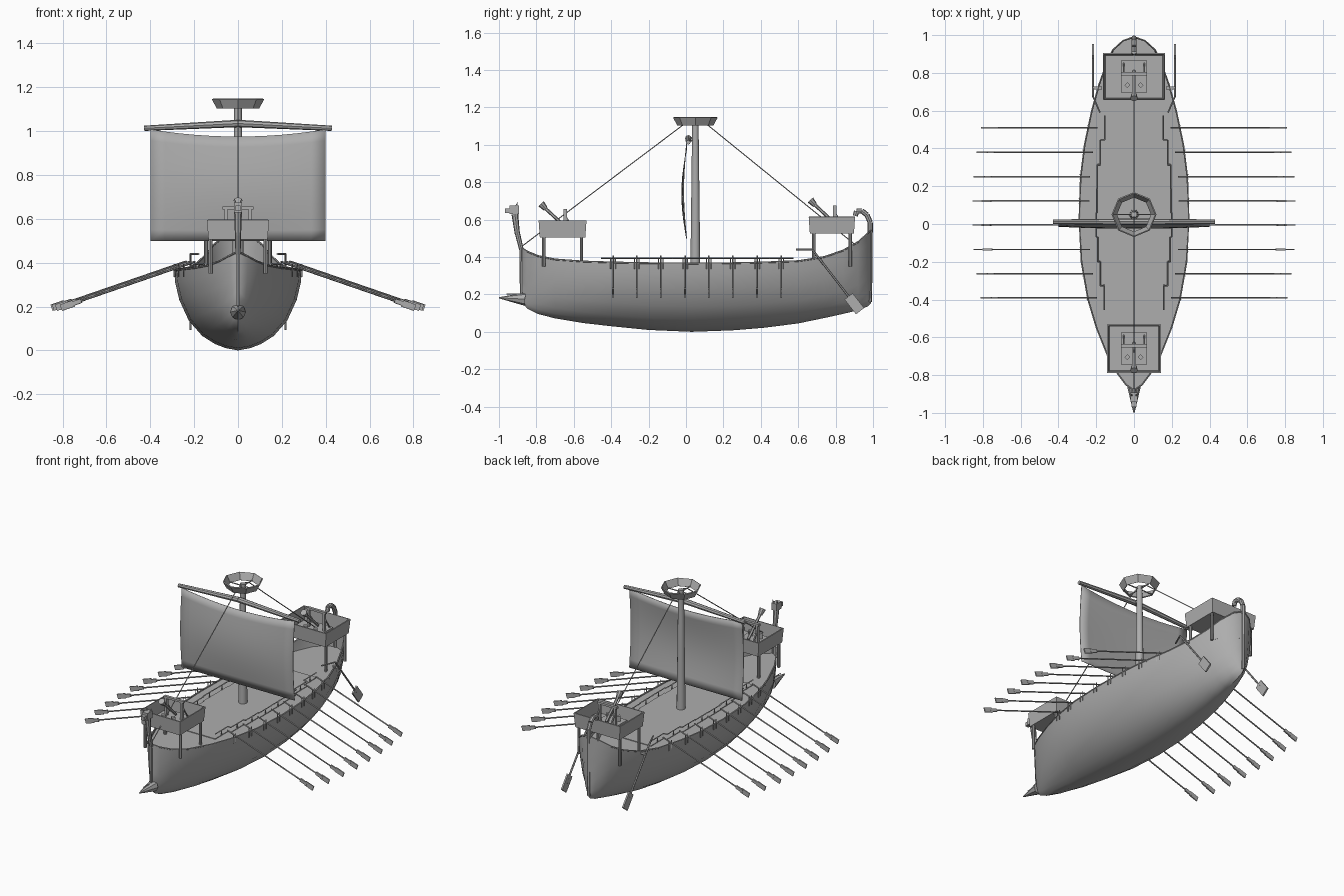
import bpy, bmesh, math
from mathutils import Vector, Matrix

if "Cube" in bpy.data.objects:
    bpy.data.objects.remove(bpy.data.objects["Cube"])

grey = bpy.data.materials.new("weathered_grey")
grey.diffuse_color = (0.42, 0.42, 0.42, 1)
grey.use_nodes = True
grey.node_tree.nodes["Principled BSDF"].inputs["Base Color"].default_value = grey.diffuse_color


def finish(name, bm, smooth=False, thick=0, offset=-1):
    me = bpy.data.meshes.new(name)
    bmesh.ops.recalc_face_normals(bm, faces=bm.faces)
    bm.to_mesh(me)
    bm.free()
    me.materials.append(grey)
    ob = bpy.data.objects.new(name, me)
    bpy.context.collection.objects.link(ob)
    if thick:
        mod = ob.modifiers.new("thickness", 'SOLIDIFY')
        mod.thickness, mod.offset = thick, offset
    if smooth:
        bpy.ops.object.select_all(action='DESELECT')
        ob.select_set(True)
        bpy.context.view_layer.objects.active = ob
        bpy.ops.object.shade_smooth_by_angle(angle=math.radians(40))
    return ob


def add_rod(bm, a, b, r1, r2=None, sides=6):
    a, b = Vector(a), Vector(b)
    d = b - a
    m = Matrix.Translation((a + b) / 2) @ d.to_track_quat('Z', 'Y').to_matrix().to_4x4()
    bmesh.ops.create_cone(bm, cap_ends=True, segments=sides, radius1=r1,
                          radius2=r1 if r2 is None else r2, depth=d.length, matrix=m)


def add_box(bm, c, size, rot=None):
    m = Matrix.Translation(c) @ (rot or Matrix()) @ Matrix.Diagonal((*size, 1))
    bmesh.ops.create_cube(bm, size=1, matrix=m)


def rods(name, paths, r, r2=None, sides=6, smooth=False):
    bm = bmesh.new()
    for path in paths:
        for a, b in zip(path, path[1:]):
            add_rod(bm, a, b, r, r2, sides)
    return finish(name, bm, smooth)


def lerp(table, t, k):
    for p, q in zip(table, table[1:]):
        if t <= q[0]:
            f = max(0, (t - p[0]) / (q[0] - p[0]))
            return p[k] + (q[k] - p[k]) * f
    return table[-1][k]


# Hull stations: y, half width, keel height, gunwale height
ST = [(-.88, .003, .165, .45), (-.85, .045, .125, .43), (-.79, .09, .095, .405), (-.7, .14, .072, .387),
      (-.55, .2, .047, .376), (-.4, .245, .03, .371), (-.2, .28, .01, .367), (.03, .291, 0, .365),
      (.25, .284, .008, .367), (.42, .263, .022, .371), (.6, .225, .045, .378), (.74, .186, .074, .4),
      (.84, .15, .096, .435), (.92, .115, .115, .48), (.97, .06, .135, .525), (.99, .003, .155, .545)]
# Cross-section: height fraction, width fraction
SEC = [(0, 0), (.03, .2), (.08, .36), (.18, .56), (.37, .77), (.63, .92), (.85, .985), (1, 1)]


def half_width(y):
    return lerp(ST, y, 1)


# Hull shell
bm = bmesh.new()
rows = []
for y, w, z0, z1 in ST:
    right = [(w * x, y, z0 + (z1 - z0) * f) for f, x in SEC]
    left = [(-x, yy, z) for x, yy, z in right[:0:-1]]
    rows.append([bm.verts.new(p) for p in left + right])
for r0, r1 in zip(rows, rows[1:]):
    for i in range(len(r0) - 1):
        bm.faces.new((r0[i], r0[i + 1], r1[i + 1], r1[i]))
for row in (rows[0], rows[-1]):
    bm.faces.new(row)
finish("hull", bm, True)

# Gunwale strip along the sheer
for s in (-1, 1):
    rods("gunwale", [[(s * (w - .002), y, z1) for y, w, z0, z1 in ST]], .005, sides=6)

# Deck
DZ = .36
bm = bmesh.new()
rows = []
for y, w, z0, z1 in ST:
    x = w * lerp(SEC, (DZ - z0) / (z1 - z0), 1)
    rows.append([bm.verts.new((s * x, y, DZ)) for s in (-1, 1)])
for a, b in zip(rows, rows[1:]):
    bm.faces.new((a[0], a[1], b[1], b[0]))
finish("deck", bm)

# Rowing stations: oars, tholes, stepped rails and deck boards
OARS = [.51, .38, .25, .122, -.005, -.135, -.263, -.39]
H = .065
bm = bmesh.new()
for y in OARS:
    add_box(bm, (0, y, DZ + .002), (2 * (half_width(y) - .09), .13, .004))
finish("deck_boards", bm)
for s in (-1, 1):
    bm, pins, rail, posts = bmesh.new(), [], [], []
    for y in OARS:
        w = half_width(y)
        a = Vector((s * (w - .05), y, .405))
        d = Vector((s * .61, 0, -.21))
        add_rod(bm, a, a + d * .9, .0045)
        rot = Matrix.Rotation(math.atan2(.21, s * .61), 4, 'Y')
        add_box(bm, a + d * .89, (.05, .009, .02), rot)
        add_box(bm, a + d * .955, (.06, .007, .03), rot)
        for k in (-.012, .012):
            pins.append([(s * (w + .002), y + k, .335), (s * (w + .002), y + k, .395)])
        rx = s * (w - .09)
        rail += [(rx, y + H, .394), (rx, y - H, .394)]
        posts.append([(rx, y, DZ), (rx, y, .394)])
    finish("oars", bm)
    rods("thole_pins", pins, .003, sides=4)
    rods("deck_rail", [rail], .004, sides=4)
    rods("rail_posts", posts, .004, sides=4)

# Mast and open octagonal lookout
MY = .05
rods("mast", [[(0, MY, .3), (0, MY, 1.125)]], .027, .017, 12, True)
bm = bmesh.new()
bmesh.ops.create_cone(bm, cap_ends=False, segments=8, radius1=.09, radius2=.113, depth=.043,
                      matrix=Matrix.Translation((0, MY, 1.127)))
finish("lookout_ring", bm, thick=.007)
rods("lookout_braces", [[(-.09, MY, 1.11), (.09, MY, 1.11)], [(0, MY - .09, 1.11), (0, MY + .09, 1.11)]], .004)

# Yard, bent slightly at the middle
rods("yard", [[(0, .012, 1.035), (s * .428, .012, 1.013)] for s in (-1, 1)], .017, .012, 8, True)
rods("yard_lashing", [[(0, .005, 1.03), (0, MY, 1.03)]], .012)

# Billowing sail with a sagging head
bm = bmesh.new()
NX, NZ = 12, 10
grid = []
for j in range(NZ + 1):
    v = j / NZ
    row = []
    for i in range(NX + 1):
        u = 2 * i / NX - 1
        top = .975 + .033 * u * u
        row.append(bm.verts.new((.4 * u, .003 - .026 * math.sin(math.pi * v) * (1 - .4 * u * u),
                                 .5 + (top - .5) * v)))
    grid.append(row)
for r0, r1 in zip(grid, grid[1:]):
    for i in range(NX):
        bm.faces.new((r0[i], r0[i + 1], r1[i + 1], r1[i]))
finish("sail", bm, True, .004, 0)

# Stays
rods("stays", [[(0, MY - .01, 1.125), (0, -.01, 1.11), (0, -.88, .455)],
               [(0, MY + .01, 1.125), (0, .11, 1.11), (0, .905, .465)]], .003, sides=5)


# Fighting platforms, each carrying a catapult
def platform(tag, cy, z, hx, hy, h):
    bm = bmesh.new()
    add_box(bm, (0, cy, z + h / 2), (2 * hx, 2 * hy, h))
    for v in bm.verts:
        if v.co.z < z + h / 2:
            v.co.x *= .95
            v.co.y = cy + (v.co.y - cy) * .95
    bmesh.ops.delete(bm, geom=[f for f in bm.faces if f.calc_center_median().z > z + h - .001],
                     context='FACES_ONLY')
    finish(tag + "_platform", bm, thick=.009)
    rods(tag + "_platform_legs", [[(s * hx * .88, cy + t * hy * .79, .35), (s * hx * .88, cy + t * hy * .79, z + .005)]
                                  for s in (-1, 1) for t in (-1, 1)], .009, sides=8)
    bm = bmesh.new()
    f = z + .012
    add_box(bm, (0, cy, f + .008), (.14, .17, .016))
    for s in (-1, 1):
        add_box(bm, (s * .055, cy + .015, f + .07), (.014, .018, .13))
        add_box(bm, (s * .035, cy - .045, f + .03), (.022, .022, .04), Matrix.Rotation(math.pi / 4, 4, 'Z'))
        add_rod(bm, (s * .055, cy + .07, f + .016), (s * .055, cy + .015, f + .1), .005)
    add_box(bm, (0, cy + .015, f + .132), (.14, .018, .013))
    add_rod(bm, (0, cy + .03, f + .03), (0, cy - .105, f + .155), .009)
    add_rod(bm, (0, cy - .09, f + .14), (0, cy - .115, f + .168), .013, .02, 8)
    finish(tag + "_catapult", bm)


platform("bow", -.66, .505, .142, .128, .09)
platform("stern", .78, .525, .165, .124, .09)

# Ram on the bow
rods("ram", [[(0, -.86, .175), (0, -1, .182)]], .036, .003, 8)
rods("ram_spike", [[(0, -.87, .2), (0, -.96, .203)]], .005, .002)
# Stem post and carved animal figurehead
rods("stem_post", [[(0, -.88, .18), (0, -.883, .45)]], .008)
bm = bmesh.new()
add_rod(bm, (0, -.88, .44), (0, -.902, .53), .012, .014, 8)
add_rod(bm, (0, -.902, .525), (0, -.915, .63), .014, .018, 8)
add_box(bm, (0, -.918, .652), (.036, .05, .045))
add_box(bm, (0, -.95, .648), (.024, .036, .024))
for s in (-1, 1):
    add_rod(bm, (s * .012, -.908, .67), (s * .016, -.9, .692), .007, .001, 4)
finish("figurehead", bm)
# Stern post curling forward
rods("stern_post", [[(0, .985, .16), (0, .988, .54)]], .01)
rods("stern_curl", [[(0, .985, .53), (0, .985, .585), (0, .968, .625), (0, .94, .647), (0, .912, .645),
                     (0, .905, .62)]], .014, sides=8)

# Steering oars
for s in (-1, 1):
    bm = bmesh.new()
    a, b = Vector((s * .217, .675, .44)), Vector((s * .217, .9, .15))
    add_rod(bm, a, b, .006)
    add_rod(bm, (s * .18, .59, .44), a, .005)
    rot = Matrix.Rotation(math.atan2(-.29, .225), 4, 'X')
    add_box(bm, b, (.01, .1, .055), rot)
    add_box(bm, (s * .195, .72, .385), (.05, .014, .014))
    finish("steering_oar", bm)
